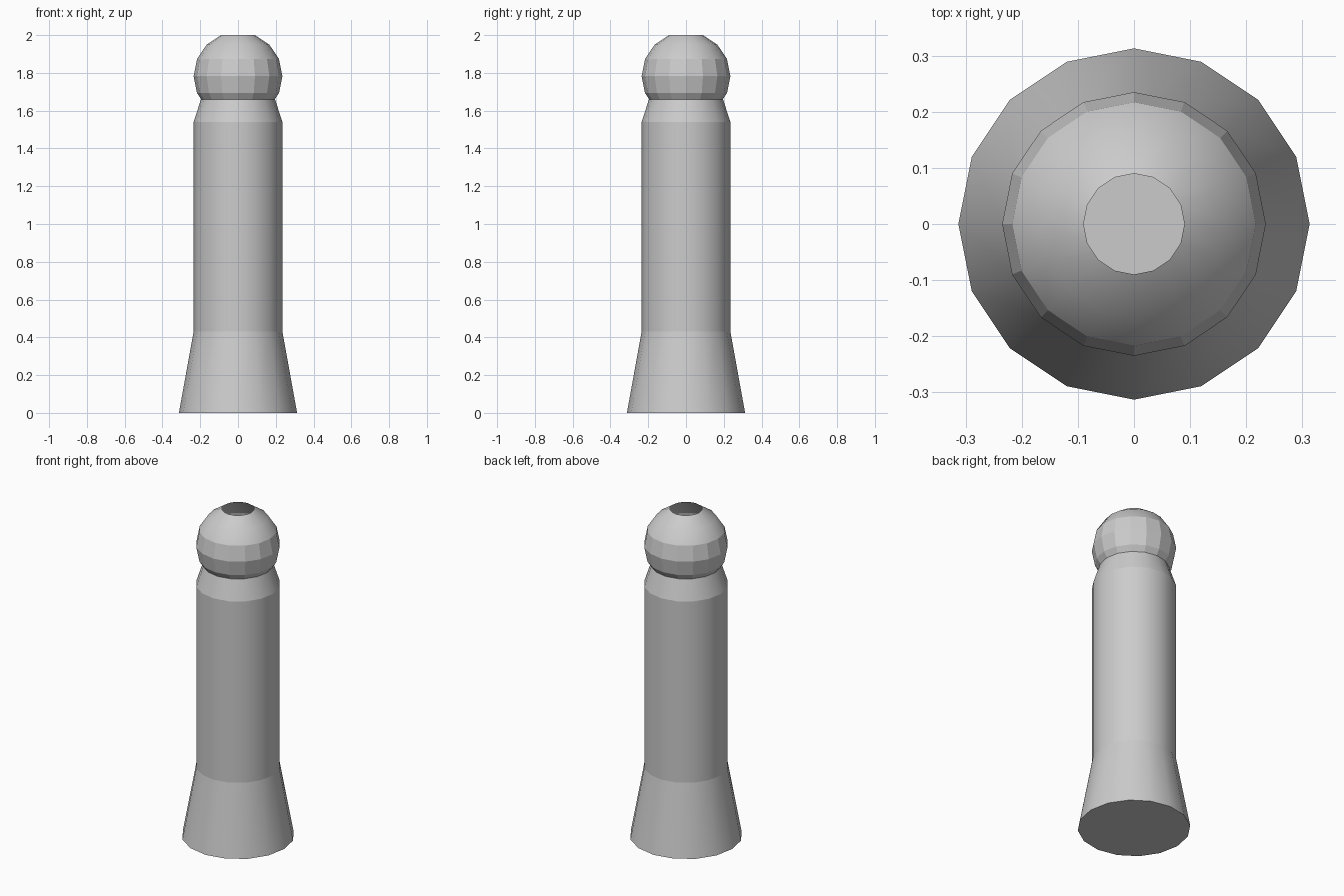
import bpy, bmesh, math

SIDES = 16

cube = bpy.data.objects.get("Cube")
if cube:
    bpy.data.objects.remove(cube, do_unlink=True)

grey = bpy.data.materials.new("light_grey")
grey.use_nodes = True
colour = (0.6, 0.6, 0.6, 1.0)
grey.diffuse_color = colour
grey.node_tree.nodes["Principled BSDF"].inputs["Base Color"].default_value = colour


def lathe(name, profile, cap_bottom=False, cap_top=False, flat_below=0.0):
    """Turn (radius, z) points around z; bands centred under flat_below stay faceted."""
    bm = bmesh.new()
    rings = []
    for r, z in profile:
        angles = [math.tau * i / SIDES for i in range(SIDES)]
        rings.append([bm.verts.new((r * math.cos(a), r * math.sin(a), z)) for a in angles])
    for low, high in zip(rings, rings[1:]):
        for i in range(SIDES):
            j = (i + 1) % SIDES
            face = bm.faces.new((low[i], low[j], high[j], high[i]))
            face.smooth = face.calc_center_median().z > flat_below
    if cap_bottom:
        bm.faces.new(rings[0][::-1])
    if cap_top:
        bm.faces.new(rings[-1])
    mesh = bpy.data.meshes.new(name)
    bm.to_mesh(mesh)
    bm.free()
    mesh.materials.append(grey)
    obj = bpy.data.objects.new(name, mesh)
    bpy.context.collection.objects.link(obj)
    return obj


# Body: separate sections keep a crisp shading break at each ring
def section(name, low, high, **caps):
    obj = lathe(name, [low, high], **caps)
    for edge in obj.data.edges:
        a, b = (obj.data.vertices[v].co.z for v in edge.vertices)
        edge.use_edge_sharp = abs(a - b) < 0.001


foot, waist, shoulder, collar = (0.313, 0), (0.235, 0.43), (0.235, 1.54), (0.196, 1.66)
section("flared_foot", foot, waist, cap_bottom=True)
section("shaft", waist, shoulder)
section("neck", shoulder, collar, cap_top=True)

# Ball head: open at the crown, lower end sunk into the neck
radius, centre = 0.235, 1.783
steps = [math.radians(22.5 * k) for k in range(-2, 4)]
ball = [(radius * math.cos(a), centre + radius * math.sin(a)) for a in steps]
lathe("ball_head", ball, flat_below=centre + 0.06)
